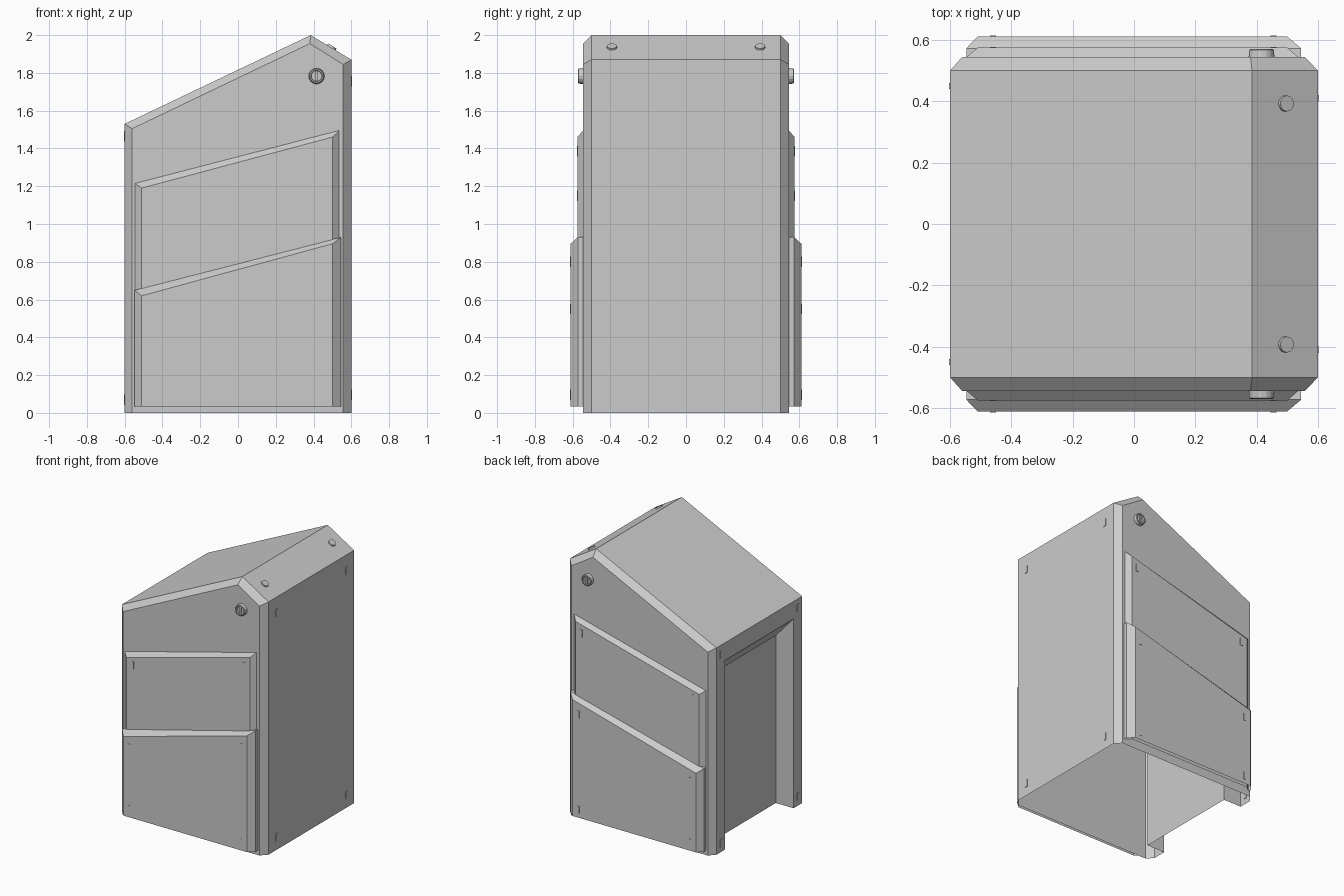
import bpy, bmesh, math
from mathutils import Matrix, Vector

old = bpy.data.objects.get("Cube")
if old:
    bpy.data.objects.remove(old, do_unlink=True)

grey = bpy.data.materials.new("plain_grey")
grey.use_nodes = True
colour = (0.6, 0.6, 0.6, 1)
grey.diffuse_color = colour
grey.node_tree.nodes["Principled BSDF"].inputs["Base Color"].default_value = colour


def finish(name, bm):
    bmesh.ops.remove_doubles(bm, verts=bm.verts, dist=0.0001)
    bmesh.ops.recalc_face_normals(bm, faces=bm.faces)
    mesh = bpy.data.meshes.new(name)
    bm.to_mesh(mesh)
    bm.free()
    mesh.materials.append(grey)
    obj = bpy.data.objects.new(name, mesh)
    bpy.context.collection.objects.link(obj)
    return obj


def loft(bm, rings, closed=False, caps=(), skip=()):
    """Bridge rings of points; caps lists rings to fill, skip lists (ring, segment) gaps."""
    rows = [[bm.verts.new(p) for p in ring] for ring in rings]
    n = len(rows[0])
    for r in range(len(rows) - 1):
        for i in range(n if closed else n - 1):
            if (r, i) not in skip:
                j = (i + 1) % n
                bm.faces.new((rows[r][i], rows[r][j], rows[r + 1][j], rows[r + 1][i]))
    for c in caps:
        bm.faces.new(rows[c])


def at_y(profile, y):
    return [(x, y, z) for x, z in profile]


def arch(x, half, top):
    return [(x, -half, 0), (x, -half, top), (x, half, top), (x, half, 0)]


# Hollow body with bevelled sides and an open bottom
outer = [(-0.6, 0), (-0.6, 1.53), (0.385, 2.0), (0.6, 1.87), (0.6, 0)]
inner = [(-0.56, 0), (-0.56, 1.505), (0.38, 1.955), (0.557, 1.845), (0.557, 0)]
bm = bmesh.new()
loft(bm, [at_y(inner, -0.545), at_y(outer, -0.5), at_y(outer, 0.5), at_y(inner, 0.545)],
     caps=(0, 3), skip={(1, 0)})
# Deep recess in the end wall, straight sides and a sloping top
loft(bm, [arch(-0.6, 0.5, 1.53), arch(-0.6, 0.4, 1.4), arch(-0.455, 0.4, 1.24)], caps=(2,))
finish("body", bm)


# Raised side panels, open at the bottom and against the wall
def panel(name, s, base, face, depths):
    bm = bmesh.new()
    rings = [at_y(base, s * d) for d in depths[:-1]] + [at_y(face, s * depths[-1])]
    loft(bm, rings, caps=(len(rings) - 1,))
    finish(name, bm)


def slanted(x0, x1, bottom, left_top, right_top):
    return [(x0, bottom), (x0, left_top), (x1, right_top), (x1, bottom)]


# Thin clip plate, flat along the given axis
def clip(name, centre, axis):
    size = [0.02, 0.02, 0.055]
    size[axis] = 0.008
    bm = bmesh.new()
    bmesh.ops.create_cube(bm, size=1, matrix=Matrix.Translation(centre) @ Matrix.Diagonal((*size, 1)))
    finish(name, bm)


def circle(s, x, z, radius, y, sides=16):
    return [(x + radius * math.cos(a), s * y, z + radius * math.sin(a))
            for a in (2 * math.pi * i / sides for i in range(sides))]


for side, s in (("front", -1), ("back", 1)):
    panel(side + "_upper_panel", s, slanted(-0.545, 0.535, 0.04, 1.215, 1.495),
          slanted(-0.51, 0.5, 0.04, 1.19, 1.46), (0.545, 0.575))
    panel(side + "_lower_panel", s, slanted(-0.547, 0.545, 0.035, 0.65, 0.93),
          slanted(-0.51, 0.5, 0.035, 0.62, 0.895), (0.545, 0.573, 0.611))

    # Clips on the panels
    for x, z, y in ((-0.46, 1.15, 0.574), (0.455, 1.385, 0.574), (-0.46, 0.55, 0.61),
                    (0.455, 0.8, 0.61), (-0.46, 0.095, 0.61), (0.455, 0.095, 0.61)):
        clip(side + "_panel_clip", (x, s * y, z), 1)

    # Clips on the end walls
    for x, z in ((0.6, 1.755), (0.6, 0.095), (-0.6, 1.465), (-0.6, 0.07)):
        clip(side + "_end_clip", (x, s * (0.41 if x > 0 else 0.45), z), 0)

    # Round lock with a rim and a slotted centre
    kx, kz = 0.416, 1.783
    bm = bmesh.new()
    loft(bm, [circle(s, kx, kz, r, y) for r, y in
              ((0.042, 0.545), (0.04, 0.568), (0.036, 0.571), (0.03, 0.571), (0.028, 0.56))],
         closed=True, caps=(0, 4))
    finish(side + "_lock", bm)
    bm = bmesh.new()
    bmesh.ops.create_cube(bm, size=1, matrix=Matrix.Translation((kx, s * 0.562, kz))
                          @ Matrix.Diagonal((0.012, 0.016, 0.054, 1)))
    finish(side + "_lock_bar", bm)

    # Round cap on the short roof slope
    normal = Vector((0.13, 0, 0.215)).normalized()
    turn = Vector((0, 0, 1)).rotation_difference(normal).to_matrix().to_4x4()
    centre = Vector((0.494, s * 0.393, 1.934)) + normal * 0.005
    bm = bmesh.new()
    bmesh.ops.create_cone(bm, cap_ends=True, segments=12, radius1=0.027, radius2=0.026,
                          depth=0.01, matrix=Matrix.Translation(centre) @ turn)
    finish(side + "_roof_cap", bm)
